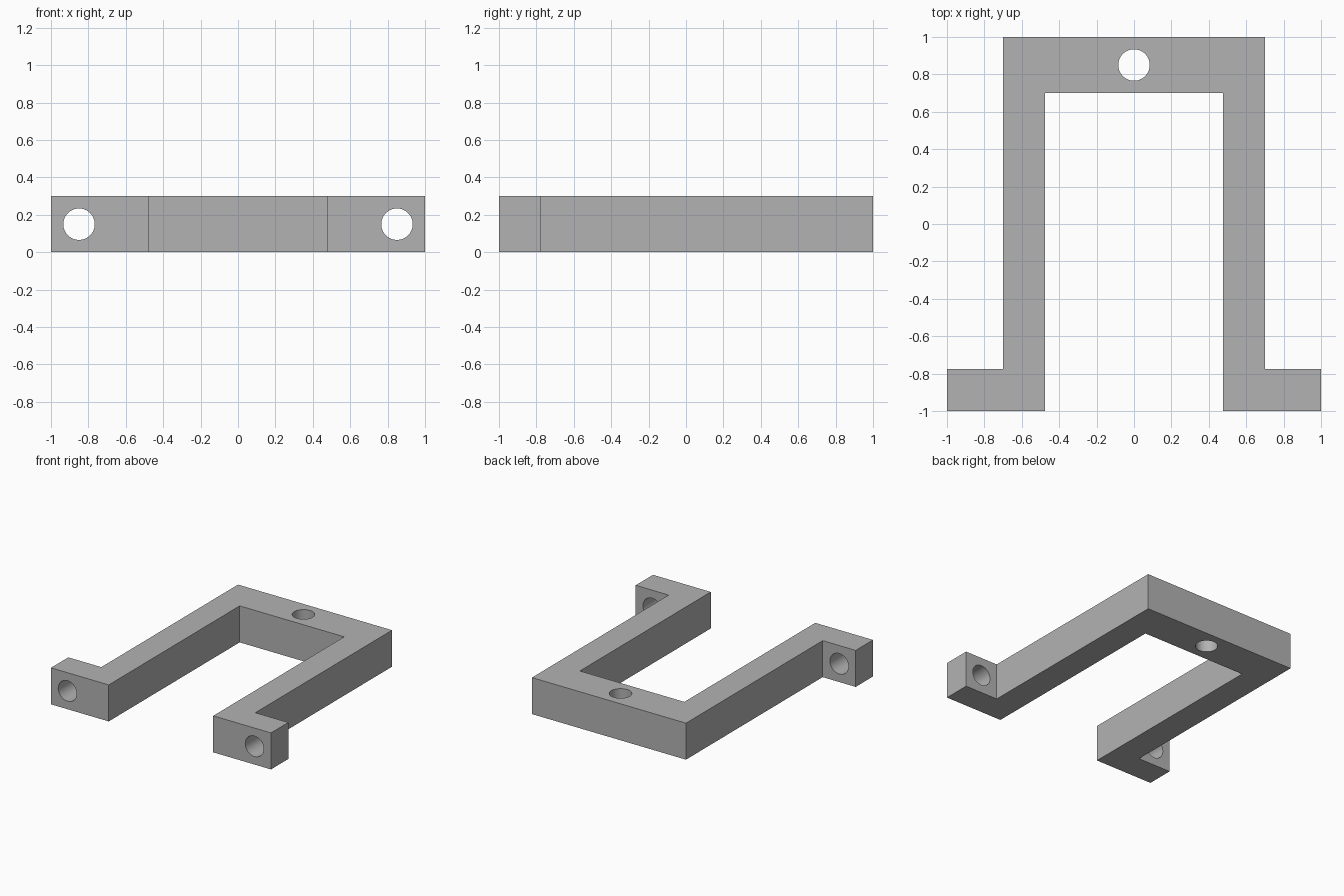
import bpy
import bmesh
from math import pi

cube = bpy.data.objects.get("Cube")
if cube:
    bpy.data.objects.remove(cube, do_unlink=True)

HEIGHT = 0.3
HOLE_RADIUS = 0.084

# Single grey finish
GREY = (0.45, 0.45, 0.45, 1.0)
grey = bpy.data.materials.new("plain_grey")
grey.use_nodes = True
grey.diffuse_color = GREY
grey.node_tree.nodes["Principled BSDF"].inputs["Base Color"].default_value = GREY

# Bracket body: half outline mirrored across x, then extruded upward
half = [(0.7, 1), (0.7, -0.775), (1, -0.775), (1, -1), (0.475, -1), (0.475, 0.7)]
outline = half + [(-x, y) for x, y in reversed(half)]
bm = bmesh.new()
base = bm.faces.new([bm.verts.new((x, y, 0)) for x, y in outline])
extruded = bmesh.ops.extrude_face_region(bm, geom=[base])["geom"]
top_verts = [v for v in extruded if isinstance(v, bmesh.types.BMVert)]
bmesh.ops.translate(bm, verts=top_verts, vec=(0, 0, HEIGHT))
bmesh.ops.recalc_face_normals(bm, faces=bm.faces)
mesh = bpy.data.meshes.new("mounting_bracket")
bm.to_mesh(mesh)
bm.free()
mesh.materials.append(grey)
bracket = bpy.data.objects.new("mounting_bracket", mesh)
bpy.context.collection.objects.link(bracket)


def drill(name, location, rotation):
    """Cut a round through hole in the bracket."""
    bpy.ops.mesh.primitive_cylinder_add(vertices=64, radius=HOLE_RADIUS, depth=0.6,
                                        location=location, rotation=rotation)
    cutter = bpy.context.object
    cutter.name = name + "_cutter"
    cutter.hide_render = True
    cutter.data.materials.append(grey)
    mod = bracket.modifiers.new(name, "BOOLEAN")
    mod.operation = "DIFFERENCE"
    mod.solver = "EXACT"
    mod.object = cutter
    bpy.ops.object.select_all(action="DESELECT")
    bracket.select_set(True)
    bpy.context.view_layer.objects.active = bracket
    bpy.ops.object.modifier_apply(modifier=mod.name)
    bpy.data.objects.remove(cutter, do_unlink=True)


# Vertical hole in the cross bar, horizontal holes in the feet
drill("bar_hole", (0, 0.85, HEIGHT / 2), (0, 0, 0))
for side, name in ((1, "left_foot_hole"), (-1, "right_foot_hole")):
    drill(name, (side * 0.85, -0.89, HEIGHT / 2), (pi / 2, 0, 0))

# Smooth hole walls with crisp outer edges
bpy.ops.object.shade_smooth_by_angle(angle=pi / 6)
